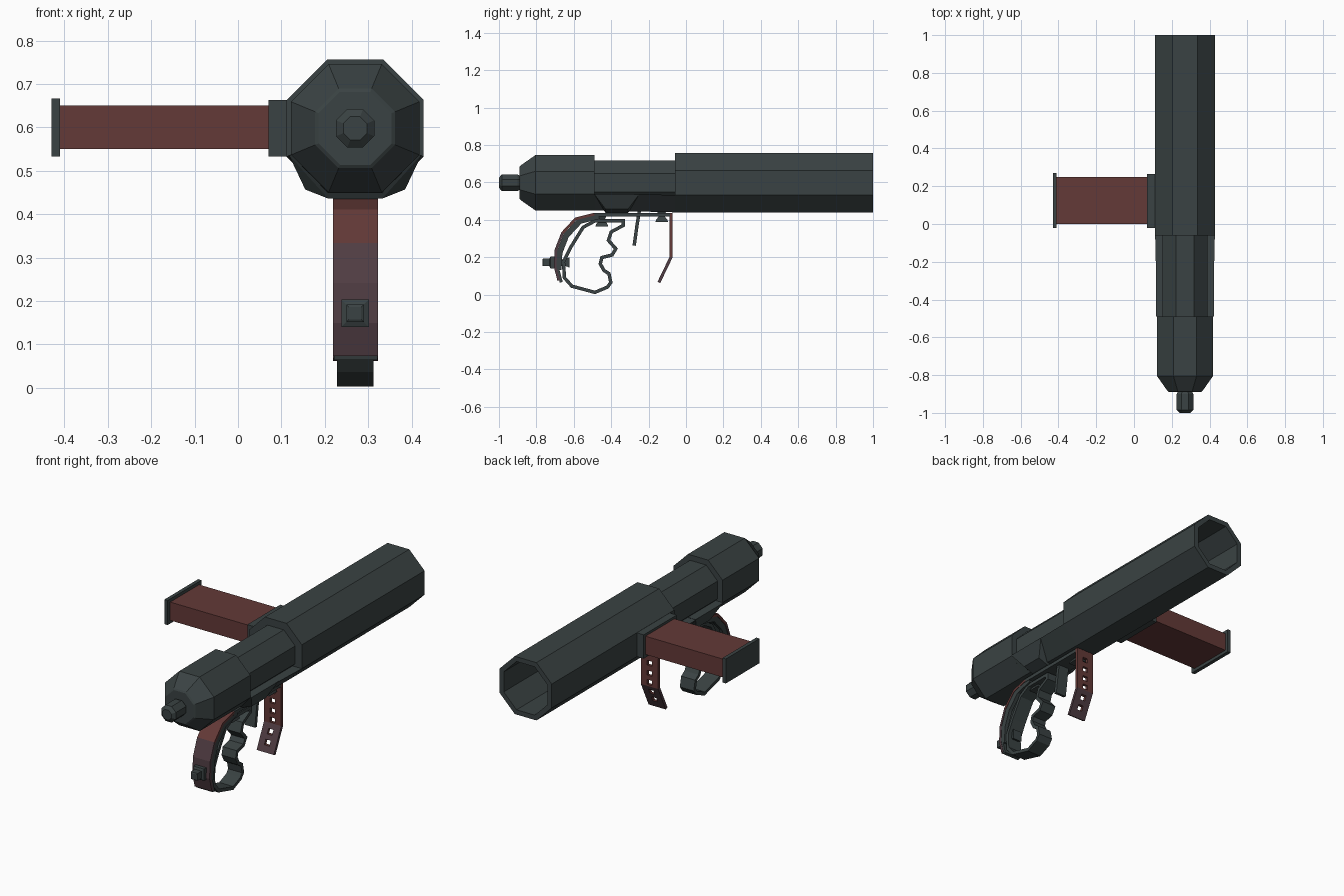
import bpy, bmesh, math
from mathutils import Vector

if "Cube" in bpy.data.objects:
    bpy.data.objects.remove(bpy.data.objects["Cube"])

CX, CZ = 0.27, 0.598            # barrel axis


def material(name, rgb):
    m = bpy.data.materials.new(name)
    m.diffuse_color = (*rgb, 1)
    m.use_nodes = True
    m.node_tree.nodes["Principled BSDF"].inputs["Base Color"].default_value = m.diffuse_color
    return m


GREY = material("dark grey", (0.042, 0.055, 0.056))
RED = material("brick red", (0.125, 0.041, 0.038))
PLUM = material("dull plum", (0.080, 0.046, 0.056))


def finish(name, bm, mats, rule=None):
    bmesh.ops.recalc_face_normals(bm, faces=bm.faces)
    if rule:
        for f in bm.faces:
            f.material_index = rule(f.calc_center_median())
    me = bpy.data.meshes.new(name)
    bm.to_mesh(me)
    bm.free()
    for m in mats:
        me.materials.append(m)
    ob = bpy.data.objects.new(name, me)
    bpy.context.collection.objects.link(ob)
    return ob


def box(name, lo, hi, mat):
    bm = bmesh.new()
    bmesh.ops.create_cube(bm, size=1)
    for v in bm.verts:
        v.co = [a + (b - a) * (c + 0.5) for a, b, c in zip(lo, hi, v.co)]
    return finish(name, bm, [mat])


def loft(name, rings, sides=8, centre=(CX, CZ), vertical=False, along=0):
    """Skin regular polygons given as (position, apothem), capped at both ends.
    They run along y, or along z when vertical (centre is then x, y)."""
    bm = bmesh.new()
    loops = []
    for pos, apothem in rings:
        r = apothem / math.cos(math.pi / sides)
        loop = []
        for i in range(sides):
            a = (i + 0.5) * 2 * math.pi / sides
            u, w = centre[0] + r * math.cos(a), centre[1] + r * math.sin(a)
            loop.append(bm.verts.new((u, w, pos) if vertical else (u, pos, w)))
        loops.append(loop)
    for a, b in zip(loops, loops[1:]):
        for i in range(sides):
            j = (i + 1) % sides
            bm.faces.new((a[i], a[j], b[j], b[i]))
    bm.faces.new(loops[0])
    bm.faces.new(loops[-1])
    return finish(name, bm, [GREY])


def hull(name, points):
    bm = bmesh.new()
    for p in points:
        bm.verts.new(p)
    bmesh.ops.convex_hull(bm, input=bm.verts)
    return finish(name, bm, [GREY])


def band(name, path, x0, x1, thick, mats, closed=False, rule=None):
    """Bent strip of even thickness following a (y, z) path."""
    pts = [Vector(p) for p in path]
    n = len(pts)
    bm = bmesh.new()
    secs = []
    for i, p in enumerate(pts):
        before = pts[i - 1] if closed or i else None
        after = pts[(i + 1) % n] if closed or i < n - 1 else None
        d0 = (p - before).normalized() if before else (after - p).normalized()
        d1 = (after - p).normalized() if after else d0
        d = (d0 + d1).normalized()
        off = Vector((-d.y, d.x)) * thick / 2 / max(d.dot(d1), 0.6)
        secs.append([bm.verts.new((x, q.x, q.y)) for x, q in
                     ((x0, p + off), (x1, p + off), (x1, p - off), (x0, p - off))])
    for i in range(n if closed else n - 1):
        a, b = secs[i], secs[(i + 1) % n]
        for k in range(4):
            m = (k + 1) % 4
            bm.faces.new((a[k], a[m], b[m], b[k]))
    if not closed:
        bm.faces.new(secs[0])
        bm.faces.new(secs[-1])
    return finish(name, bm, mats, rule)


# Barrel: hollow rear tube, narrow middle, chamfered front, nozzle
loft("rear_tube", [(0.0, 0.132), (1.0, 0.132), (1.0, 0.158), (-0.06, 0.158)])
loft("middle_tube", [(-0.50, 0.118), (-0.05, 0.118)])
loft("front_housing", [(-0.89, 0.084), (-0.885, 0.092), (-0.805, 0.148), (-0.49, 0.148)])
loft("nozzle", [(-1.0, 0.027), (-0.985, 0.044), (-0.90, 0.044), (-0.885, 0.036)])

# Lower cradle joining front and rear, with the swollen block under it
hull("lower_cradle", [(CX + s * x * k, y, CZ - z * k) for s in (-1, 1)
                      for y, k in ((-0.49, 0.148), (-0.06, 0.158))
                      for x, z in ((1, 0.41), (0.414, 1))])
hull("receiver_block", [(CX + s * x, y, z) for s in (-1, 1)
                        for x, z, ys in ((0.153, 0.537, (-0.49, -0.25)),
                                         (0.115, 0.457, (-0.43, -0.31)),
                                         (0.062, 0.436, (-0.43, -0.31)))
                        for y in ys])

# Side magazine
box("magazine_socket", (0.07, -0.02, 0.533), (0.125, 0.265, 0.663), GREY)
box("magazine", (-0.415, 0.0, 0.55), (0.075, 0.25, 0.65), RED)
box("magazine_cap", (-0.43, -0.022, 0.533), (-0.41, 0.27, 0.667), GREY)

# Hand guard: coloured outer strap over a grey lining
guard = [(-0.49, 0.43), (-0.59, 0.405), (-0.66, 0.33), (-0.695, 0.24),
         (-0.70, 0.15), (-0.68, 0.075)]
band("guard_strap", guard, 0.219, 0.323, 0.014, [RED, PLUM],
     rule=lambda c: 0 if c.z > 0.35 else 1)
lining = [(y + 0.013, z - 0.009) for y, z in guard]
band("guard_lining", lining, 0.221, 0.321, 0.016, [GREY])
for side, x in (("left", 0.221), ("right", 0.301)):
    band("guard_rail_" + side, [(y + 0.026, z - 0.018) for y, z in guard[:-1]],
         x, x + 0.02, 0.016, [GREY])
box("guard_top", (0.219, -0.50, 0.417), (0.323, -0.085, 0.436), GREY)

# Perforated rear strap
rear = band("rear_strap", [(-0.08, 0.436), (-0.08, 0.35), (-0.08, 0.2), (-0.145, 0.065)],
            0.219, 0.323, 0.016, [RED, PLUM], rule=lambda c: 1 if c.z < 0.2 else 0)
bm = bmesh.new()
for y, z in ((-0.08, 0.38), (-0.08, 0.325), (-0.08, 0.27), (-0.08, 0.22),
             (-0.098, 0.163), (-0.122, 0.113)):
    new = bmesh.ops.create_cube(bm, size=1)["verts"]
    for v in new:
        v.co = (CX + v.co.x * 0.03, y + v.co.y * 0.07, z + v.co.z * 0.026)
cutter = finish("strap_hole_cutter", bm, [])
cutter.hide_render = True
cutter.hide_viewport = True
cut = rear.modifiers.new("holes", 'BOOLEAN')
cut.operation = 'DIFFERENCE'
cut.object = cutter

# Finger grip loop and trigger
band("finger_grip", [(-0.335, 0.395), (-0.335, 0.37), (-0.40, 0.335), (-0.415, 0.29),
                     (-0.375, 0.245), (-0.395, 0.212), (-0.45, 0.198), (-0.458, 0.165),
                     (-0.44, 0.13), (-0.412, 0.112), (-0.402, 0.065), (-0.42, 0.04),
                     (-0.487, 0.012), (-0.61, 0.045), (-0.65, 0.09), (-0.655, 0.175),
                     (-0.615, 0.255), (-0.55, 0.36), (-0.485, 0.395)],
     0.228, 0.312, 0.018, [GREY], closed=True)
band("trigger", [(-0.25, 0.445), (-0.262, 0.37), (-0.277, 0.262)], 0.238, 0.302, 0.018, [GREY])

# Square-headed bolts
loft("guard_bolt", [(-0.768, 0.014), (-0.765, 0.02), (-0.73, 0.02), (-0.725, 0.032),
                    (-0.70, 0.032), (-0.655, 0.015), (-0.622, 0.028)],
     sides=4, centre=(CX, 0.172))
for name, y, z in (("grip_bolt", -0.45, 0.365), ("strap_bolt", -0.13, 0.388)):
    loft(name, [(z, 0.034), (z + 0.012, 0.03), (z + 0.032, 0.014), (z + 0.06, 0.026)],
         sides=4, centre=(CX, y), vertical=True)
